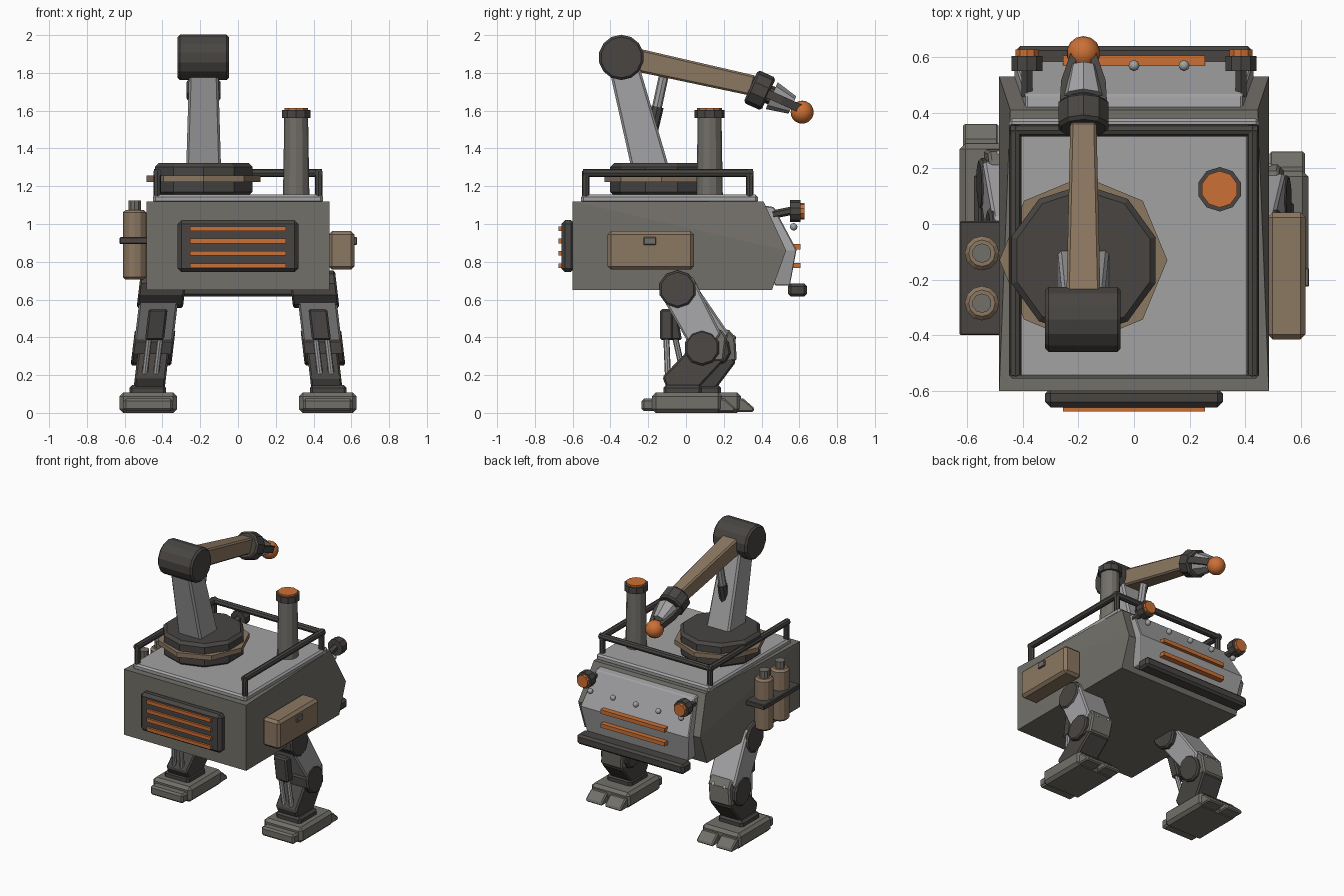
import bpy, bmesh, math
from mathutils import Vector

if "Cube" in bpy.data.objects:
    bpy.data.objects.remove(bpy.data.objects["Cube"])


def material(name, rgb):
    m = bpy.data.materials.new(name)
    m.diffuse_color = (*rgb, 1)
    m.use_nodes = True
    m.node_tree.nodes["Principled BSDF"].inputs["Base Color"].default_value = m.diffuse_color
    return m


HULL = material("warm_grey", (0.17, 0.16, 0.14))
DARK = material("dark_grey", (0.065, 0.06, 0.055))
LIGHT = material("light_grey", (0.36, 0.36, 0.37))
TAN = material("tan", (0.26, 0.185, 0.12))
ORANGE = material("orange", (0.6, 0.16, 0.035))


def finish(name, bm, mat, bevel=0):
    bmesh.ops.recalc_face_normals(bm, faces=bm.faces[:])
    me = bpy.data.meshes.new(name)
    bm.to_mesh(me)
    bm.free()
    me.materials.append(mat)
    ob = bpy.data.objects.new(name, me)
    bpy.context.collection.objects.link(ob)
    if bevel:
        mod = ob.modifiers.new("bevel", 'BEVEL')
        mod.width, mod.segments = bevel, 1
        mod.limit_method, mod.angle_limit = 'ANGLE', math.radians(40)
    return ob


def solid(name, pts, mat, bevel=0):
    """Convex solid around a few corner points."""
    bm = bmesh.new()
    for p in pts:
        bm.verts.new(p)
    res = bmesh.ops.convex_hull(bm, input=bm.verts[:])
    junk = [v for v in res["geom_interior"] if isinstance(v, bmesh.types.BMVert)]
    bmesh.ops.delete(bm, geom=junk, context='VERTS')
    bmesh.ops.dissolve_limit(bm, angle_limit=0.01, verts=bm.verts[:], edges=bm.edges[:])
    return finish(name, bm, mat, bevel)


def box(name, x, y, z, mat, bevel=0.012):
    return solid(name, [(a, b, c) for a in x for b in y for c in z], mat, bevel)


def prism(name, x, profile, mat, bevel=0.01):
    return solid(name, [(a, *p) for a in x for p in profile], mat, bevel)


def rod(name, a, b, r, mat, n=10, r2=None, bevel=0):
    a, b = Vector(a), Vector(b)
    bm = bmesh.new()
    bmesh.ops.create_cone(bm, cap_ends=True, segments=n, radius1=r,
                          radius2=r if r2 is None else r2, depth=(b - a).length)
    rot = (b - a).to_track_quat('Z', 'Y')
    for v in bm.verts:
        v.co = rot @ v.co + (a + b) / 2
    return finish(name, bm, mat, bevel)


def ball(name, c, r, mat, u=12, v=8):
    bm = bmesh.new()
    bmesh.ops.create_uvsphere(bm, u_segments=u, v_segments=v, radius=r)
    bmesh.ops.translate(bm, verts=bm.verts[:], vec=c)
    ob = finish(name, bm, mat)
    ob.data.shade_smooth()
    return ob


# Body with upper sides leaning in, deck and nose plate
solid("body", [(s * x, y, z) for s in (-1, 1) for x, y, z in (
    (.485, -.6, .65), (.485, -.6, 1.12), (.445, .41, 1.12), (.485, .53, .86), (.485, .455, .65))], HULL)
box("deck", (-.45, .45), (-.555, .38), (1.11, 1.155), LIGHT)
solid("nose_plate", [(s * x, y, z) for s in (-1, 1) for x, y, z in (
    (.39, .40, 1.10), (.39, .465, 1.09), (.43, .585, .865), (.43, .52, .86),
    (.40, .55, .675), (.40, .47, .675))], LIGHT, .006)
box("bumper", (-.425, .425), (.54, .64), (.615, .685), DARK, .015)
for z in (.78, .88):
    box("nose_light", (-.255, .255), (.55, .607), (z - .014, z + .014), ORANGE, 0)
for i in range(-2, 3):
    ball("nose_rivet", (i * .18, .57, .985), .02, LIGHT, 8, 6)

# Headlamps
for s in (-1, 1):
    rod("headlamp_bracket", (s * .385, .46, 1.05), (s * .385, .56, 1.07), .022, DARK, 6)
    rod("headlamp", (s * .385, .55, 1.068), (s * .385, .605, 1.068), .058, DARK)
    rod("headlamp_lens", (s * .385, .60, 1.068), (s * .385, .627, 1.068), .044, ORANGE)

# Vent panel
box("vent_panel", (-.32, .32), (-.66, -.59), (.745, 1.02), DARK, .02)
for i in range(4):
    z = .78 + i * .065
    box("vent_slat", (-.255, .255), (-.675, -.65), (z - .012, z + .012), ORANGE, 0)

# Deck rails, open at the front
for s in (-1, 1):
    rod("side_rail", (s * .427, -.545, 1.27), (s * .427, .355, 1.27), .022, DARK, 8)
    for y in (-.53, .337):
        rod("rail_post", (s * .427, y, 1.14), (s * .427, y, 1.28), .02, DARK, 8)
rod("cross_rail", (-.445, .337, 1.27), (.445, .337, 1.27), .022, DARK, 8)

# Turntable
tx, ty = -.182, -.13
rod("turntable", (tx, ty, 1.15), (tx, ty, 1.322), .272, DARK, 10, bevel=.02)
rod("turntable_ring", (tx, ty, 1.222), (tx, ty, 1.256), .302, TAN, 8)

# Arm
solid("lower_arm", [(tx + s * w, y, z) for s in (-1, 1) for w, y, z in (
    (.092, -.29, 1.30), (.092, -.09, 1.30), (.075, -.42, 1.88), (.075, -.26, 1.88))], LIGHT, .012)
rod("shoulder_drum", (-.32, -.343, 1.882), (-.048, -.343, 1.882), .12, DARK, 14, bevel=.012)
solid("upper_arm", [(tx + s * w, y, z) for s in (-1, 1) for w, y, z in (
    (.062, -.30, 1.94), (.062, -.30, 1.815), (.047, .37, 1.785), (.047, .34, 1.68))], TAN, .01)
rod("arm_piston", (tx, -.19, 1.45), (tx, -.15, 1.62), .032, DARK, 8)
rod("arm_piston_rod", (tx, -.19, 1.45), (tx, -.11, 1.82), .026, LIGHT, 8)
c, d = Vector((tx, .39, 1.708)), Vector((0, .91, -.41)).normalized()
rod("wrist", c - d * .052, c + d * .052, .095, DARK, 10, bevel=.012)
rod("claw_base", c + d * .05, c + d * .085, .05, DARK, 8)
rod("claw_hub", c + d * .07, c + d * .19, .078, LIGHT, 8, .05)
for s in (-1, 1):
    n = Vector((0, .41, .91))
    pts = []
    for along, w in ((.045, .085), (.13, .08), (.24, .045)):
        for dw in (0, -.025):
            pts += [c + d * along + n * h + Vector((s * (w + dw), 0, 0)) for h in (-.022, .022)]
    solid("claw_finger", pts, DARK)
ball("arm_tip", (tx, .615, 1.592), .061, ORANGE, 14, 10)

# Exhaust stack
ex, ey = .308, .125
rod("stack", (ex, ey, 1.14), (ex, ey, 1.57), .07, HULL, 12, .063)
rod("stack_cap", (ex, ey, 1.56), (ex, ey, 1.603), .08, DARK, 10)
rod("stack_glow", (ex, ey, 1.59), (ex, ey, 1.615), .066, ORANGE, 10)

# Storage box on the right, gas bottles on the left
box("storage_box", (.48, .617), (-.415, .042), (.758, .962), TAN, .018)
box("box_latch", (.60, .63), (-.225, -.158), (.89, .93), HULL, .004)
box("bottle_bracket", (-.628, -.47), (-.40, .01), (.895, .93), DARK, .005)
for y in (-.105, -.285):
    rod("gas_bottle", (-.547, y, .705), (-.547, y, 1.075), .062, TAN, 12, bevel=.014)
    rod("bottle_valve", (-.547, y, 1.06), (-.547, y, 1.125), .035, HULL, 10)

# Legs: built upright at u = 0, then leaned outwards; the left one steps forward
for side, s, step in (("right", 1, 0), ("left", -1, .10)):
    P = side + "_"
    leg = [
        rod(P + "hip", (-.13, -.045, .655), (.115, -.045, .655), .10, DARK, 10, bevel=.01),
        prism(P + "thigh", (-.10, .105), ((-.12, .60), (-.06, .735), (.035, .72), (.06, .67),
                                          (.185, .42), (.12, .33), (.03, .34)), LIGHT),
        rod(P + "knee", (-.105, .085, .345), (.11, .085, .345), .095, DARK, 10, bevel=.01),
        prism(P + "knee_guard", (-.085, .085), ((.13, .43), (.185, .445), (.215, .40),
                                                (.20, .275), (.13, .27)), HULL),
        prism(P + "shin", (-.085, .08), ((-.125, .19), (0, .32), (.12, .37), (.195, .27),
                                         (.06, .125), (-.10, .125)), DARK),
        prism(P + "thigh_piston", (-.05, .05), ((-.137, .55), (-.07, .55), (-.07, .385), (-.137, .385)), DARK),
    ]
    for u in (-.03, .03):
        leg.append(rod(P + "piston_rod", (u, -.105, .42), (u, -.095, .18), .016, LIGHT, 8))
    for u in (-.045, .045):
        leg.append(ball(P + "knee_rivet", (u, .205, .40), .014, LIGHT, 8, 6))
    for ob in leg:
        for v in ob.data.vertices:
            x, y, z = v.co
            drop = .655 - z
            v.co = (s * (.41 + x + .12 * drop), y + step * drop / .55, z)
        if s < 0:
            ob.data.flip_normals()

    # Foot with heel and two toes
    def fx(a, b):
        return (s * (.475 + a), s * (.475 + b))
    box(P + "ankle", fx(-.095, .1), (-.12 + step, .085 + step), (.09, .148), DARK, .015)
    box(P + "foot", fx(-.152, .152), (-.18 + step, .19 + step), (0, .108), HULL, .02)
    box(P + "heel", fx(-.13, .13), (-.235 + step, -.15 + step), (.01, .075), HULL, .012)
    for a, b in ((-.14, -.012), (.012, .14)):
        prism(P + "toe", fx(a, b), [(y + step, z) for y, z in (
            (.15, .005), (.15, .08), (.205, .075), (.262, .025), (.258, .005))], HULL, .008)
